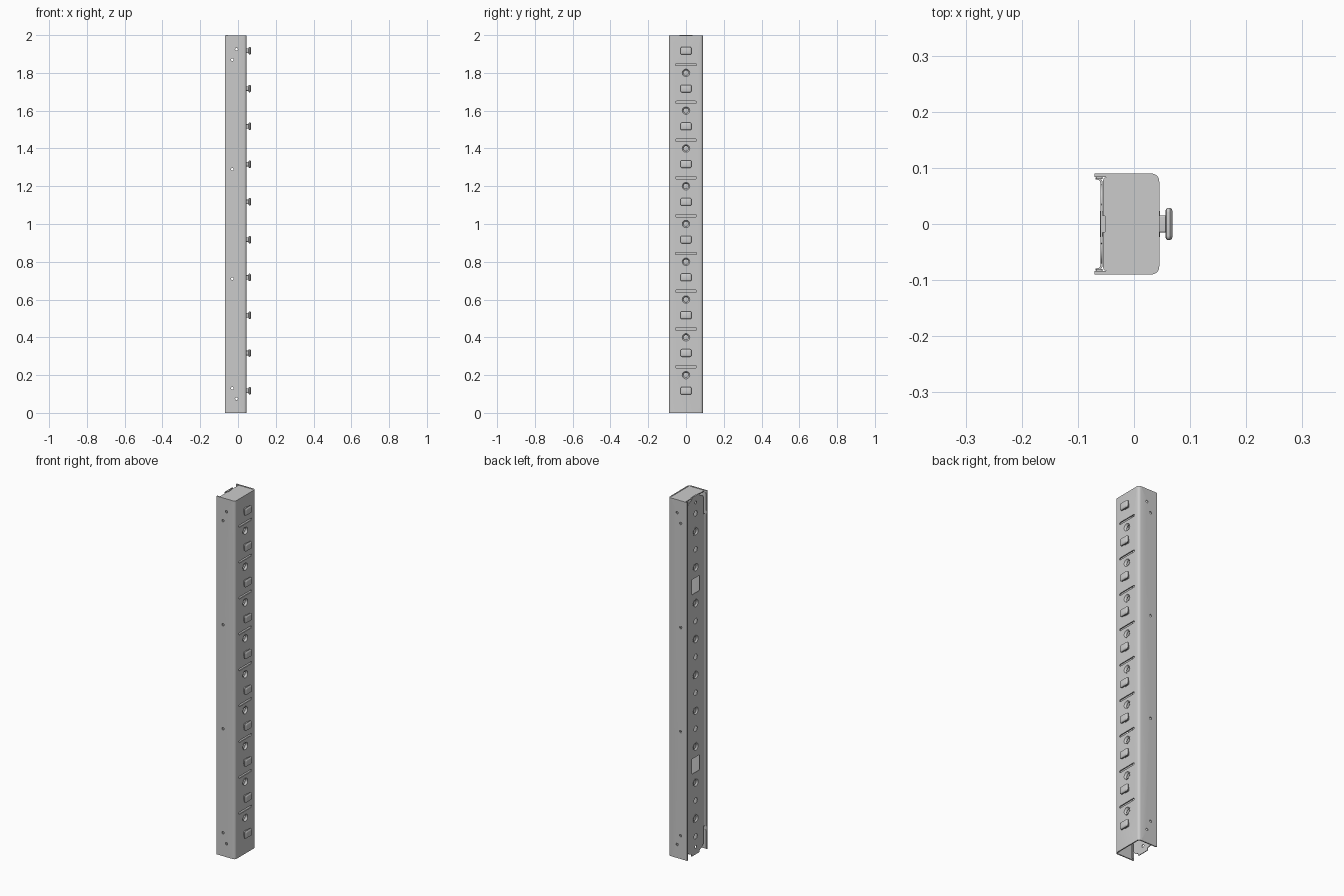
import bpy, bmesh, math
from mathutils import Vector

if "Cube" in bpy.data.objects:
    bpy.data.objects.remove(bpy.data.objects["Cube"])


def to3d(axis, u, v, w):
    return {'x': (w, u, v), 'y': (u, w, v), 'z': (u, v, w)}[axis]


def loft(bm, rings, closed=False):
    """Skin a list of equal-length point rings; cap the ends or close the loop."""
    vs = [[bm.verts.new(p) for p in r] for r in rings]
    n = len(vs[0])
    pairs = list(zip(vs, vs[1:])) + ([(vs[-1], vs[0])] if closed else [])
    for a, b in pairs:
        for i in range(n):
            j = (i + 1) % n
            bm.faces.new((a[i], a[j], b[j], b[i]))
    if not closed:
        bm.faces.new(vs[0])
        bm.faces.new(vs[-1])


def prism(bm, pts, axis, a, b):
    loft(bm, [[to3d(axis, u, v, w) for u, v in pts] for w in (a, b)])


def arc(cu, cv, r, a0, a1, n=5):
    return [(cu + r * math.cos(math.radians(a0 + (a1 - a0) * i / n)),
             cv + r * math.sin(math.radians(a0 + (a1 - a0) * i / n))) for i in range(n + 1)]


def circle(cu, cv, r, n=24):
    return arc(cu, cv, r, 0, 360, n)[:-1]


def rrect(cu, cv, hu, hv, r, n=5):
    pts = []
    for k, (su, sv) in enumerate(((1, 1), (-1, 1), (-1, -1), (1, -1))):
        pts += arc(cu + su * (hu - r), cv + sv * (hv - r), r, 90 * k, 90 * k + 90, n)
    return pts


def channel(x_open, x_web, half, r, t):
    """U section in plan, web at x_web, open towards x_open."""
    s = 1 if x_web > x_open else -1

    def path(xw, h, rr):
        top = [(xw - s * rr + s * u, v + h - rr) for u, v in arc(0, 0, rr, 90, 0)]
        half_path = [(x_open, h)] + top
        return half_path + [(x, -y) for x, y in reversed(half_path)]
    return path(x_web, half, r) + path(x_web - s * t, half - t, r - t)[::-1]


def make(name, bm, smooth=True):
    bmesh.ops.recalc_face_normals(bm, faces=bm.faces)
    me = bpy.data.meshes.new(name)
    bm.to_mesh(me)
    bm.free()
    ob = bpy.data.objects.new(name, me)
    bpy.context.collection.objects.link(ob)
    if smooth:
        shade(ob)
    return ob


def shade(ob):
    bpy.ops.object.select_all(action='DESELECT')
    ob.select_set(True)
    bpy.context.view_layer.objects.active = ob
    bpy.ops.object.shade_smooth_by_angle(angle=math.radians(35))


def cut(ob, bm):
    cutter = make("cutter", bm, False)
    cutter.hide_render = True
    mod = ob.modifiers.new("holes", 'BOOLEAN')
    mod.operation, mod.solver, mod.object = 'DIFFERENCE', 'EXACT', cutter
    bpy.ops.object.select_all(action='DESELECT')
    ob.select_set(True)
    bpy.context.view_layer.objects.active = ob
    bpy.ops.object.modifier_apply(modifier=mod.name)
    bpy.data.objects.remove(cutter)
    shade(ob)


def dish(bm, x, z, s, depth, open_hole):
    """Pressed countersink on a wall facing s*x."""
    prof = [(.013, -depth - .003), (.0225, -.005), (.0235, .001), (.020, .001), (.0125, -depth)]
    loft(bm, [[(x + s * d, u, v) for u, v in circle(0, z, r)] for r, d in prof], open_hole)


HOOKS = [0.117 + 0.2 * k for k in range(10)]
DIMPLES = [0.2 * k for k in range(1, 10)]

# Outer folded post
bm = bmesh.new()
prism(bm, channel(-.07, .045, .09, .014, .006), 'z', 0, 1.997)
post = make("post_channel", bm)

# Post openings: round holes, vent slots, side screw holes
bm = bmesh.new()
for z in DIMPLES:
    prism(bm, circle(0, z, .022), 'x', .03, .06)
    prism(bm, rrect(0, z + .044, .056, .006, .0059), 'x', .03, .06)
for x, z in ((-.03, .13), (-.03, .71), (-.03, 1.29), (-.03, 1.87), (-.008, .075), (-.008, 1.925)):
    prism(bm, circle(x, z, .007, 16), 'y', -.1, .1)
cut(post, bm)

# Countersunk rings on the front web
bm = bmesh.new()
for z in DIMPLES:
    dish(bm, .045, z, 1, .009, True)
make("countersunk_rings", bm)

# Hanging hooks: stem plus rounded head
bm = bmesh.new()
for z in HOOKS:
    prism(bm, rrect(0, z, .015, .012, .003), 'x', .042, .058)
    loft(bm, [[(x, u, v) for u, v in rrect(0, z, hy, hz, r)] for x, hy, hz, r in
              ((.056, .024, .016, .004), (.058, .028, .0195, .007),
               (.064, .029, .020, .008), (.067, .027, .018, .007), (.069, .022, .013, .004))])
make("hanging_hooks", bm)

# Back plate: shallow tray with rounded tongues at both ends
bm = bmesh.new()
prism(bm, channel(-.069, -.056, .083, .010, .004), 'z', .13, 1.87)
half_end = [(.07, 0), (.07, .085)] + arc(.04, .085, .03, 0, 90, 6) + [(.036, .115), (.034, .13)]
tongue = half_end + [(-y, h) for y, h in reversed(half_end)]
for flip in (False, True):
    prism(bm, [(y, 1.87 + h if flip else .13 - h) for y, h in tongue], 'x', -.060, -.056)
plate = make("back_plate", bm)

# Back plate openings
bm = bmesh.new()
for k in range(1, 20):
    z = .1 * k
    if k in (5, 15):
        prism(bm, rrect(0, z, .034, .042, .003), 'x', -.08, -.04)
    else:
        prism(bm, circle(0, z, .015 if k % 2 else .020), 'x', -.08, -.04)
for z in (.04, 1.96):
    prism(bm, circle(0, z, .008, 16), 'x', -.08, -.04)
cut(plate, bm)

# Blind pressings in the back plate
bm = bmesh.new()
for z in DIMPLES:
    dish(bm, -.060, z, -1, .006, False)
make("back_plate_pressings", bm)

# End tabs that hold the plate inside the post
bm = bmesh.new()
for z in (.055, 1.935):
    for s in (-1, 1):
        prism(bm, rrect(-.062, z, .006, .05, .004), 'y', s * .080, s * .084)
make("plate_end_tabs", bm)

# Top cap with a folded lip and a small locating tab
bm = bmesh.new()
prism(bm, rrect(-.0075, 0, .0475, .0835, .006), 'z', 1.990, 1.995)
prism(bm, rrect(.035, 0, .003, .07, .002), 'z', 1.96, 1.992)
prism(bm, rrect(-.055, 0, .004, .015, .001), 'z', 1.990, 1.999)
make("top_cap", bm)
